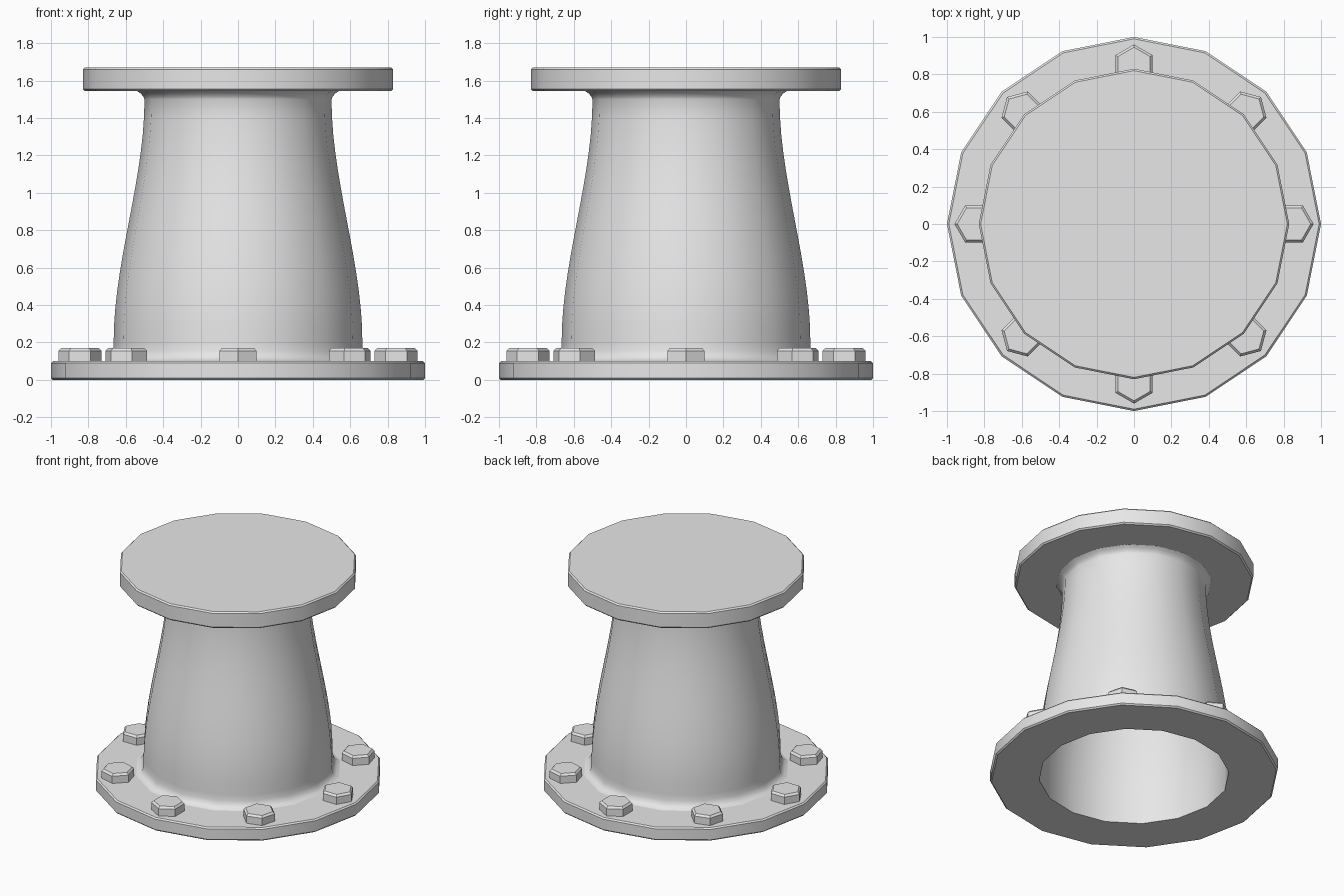
import bpy, bmesh
from math import sin, cos, pi, radians

SIDES = 16

if "Cube" in bpy.data.objects:
    bpy.data.objects.remove(bpy.data.objects["Cube"], do_unlink=True)

metal = bpy.data.materials.new("grey metal")
metal.use_nodes = True
grey = (0.8, 0.8, 0.8, 1)
metal.diffuse_color = grey
metal.node_tree.nodes["Principled BSDF"].inputs["Base Color"].default_value = grey


def finish(name, bm, angle=30):
    """Turn a bmesh into a smooth-shaded object with sharp edges kept."""
    bmesh.ops.recalc_face_normals(bm, faces=bm.faces)
    mesh = bpy.data.meshes.new(name)
    bm.to_mesh(mesh)
    bm.free()
    mesh.shade_smooth()
    mesh.set_sharp_from_angle(angle=radians(angle))
    mesh.materials.append(metal)
    obj = bpy.data.objects.new(name, mesh)
    bpy.context.collection.objects.link(obj)
    return obj


def lathe(name, profile, closed):
    """Spin (radius, z) points; an open profile gets flat end caps."""
    bm = bmesh.new()
    rings = [[bm.verts.new((r * cos(2 * pi * i / SIDES), r * sin(2 * pi * i / SIDES), z))
              for i in range(SIDES)] for r, z in profile]
    pairs = list(zip(rings, rings[1:]))
    if closed:
        pairs.append((rings[-1], rings[0]))
    else:
        bm.faces.new(rings[0])
        bm.faces.new(rings[-1])
    for a, b in pairs:
        for i in range(SIDES):
            j = (i + 1) % SIDES
            bm.faces.new((a[i], a[j], b[j], b[i]))
    return finish(name, bm)


def rim(radius, low, high, c=0.01):
    """Chamfered outer edge of a flange."""
    return [(radius - c, low), (radius, low + c), (radius, high - c), (radius - c, high)]


# Flanges: open ring below, solid plate above
lathe("bottom_flange", [(0.663, 0)] + rim(1.0, 0, 0.1) + [(0.663, 0.1)], closed=True)
lathe("top_flange", rim(0.83, 1.545, 1.67), closed=False)

# Hollow reducer body: eased taper with a fillet at each end
taper = []
for k in range(15):
    t = k / 14
    taper.append((0.665 - 0.165 * t * t * (3 - 2 * t), 0.2 + 1.3 * t))
foot = [(0.72, 0.099), (0.695, 0.107), (0.677, 0.125), (0.667, 0.155)]
neck = [(0.507, 1.516), (0.522, 1.533), (0.545, 1.548)]
bore = [(0.495, 1.548)] + [(r - 0.006, z) for r, z in reversed(taper)] + [(0.659, 0), (0.665, 0)]
lathe("reducer_body", foot + taper + neck + bore, closed=True)

# Ring of eight hex bolt heads, one corner pointing outward
for n in range(8):
    a = n * pi / 4
    bm = bmesh.new()
    hexes = []
    for r, z in ((0.115, 0.095), (0.115, 0.155), (0.1, 0.17)):
        hexes.append([bm.verts.new((r * cos(a + i * pi / 3), r * sin(a + i * pi / 3), z))
                      for i in range(6)])
    bm.faces.new(hexes[0])
    bm.faces.new(hexes[-1])
    for low, high in zip(hexes, hexes[1:]):
        for i in range(6):
            j = (i + 1) % 6
            bm.faces.new((low[i], low[j], high[j], high[i]))
    bolt = finish(f"bolt_head_{n + 1}", bm)
    bolt.location = (0.845 * cos(a), 0.845 * sin(a), 0)
